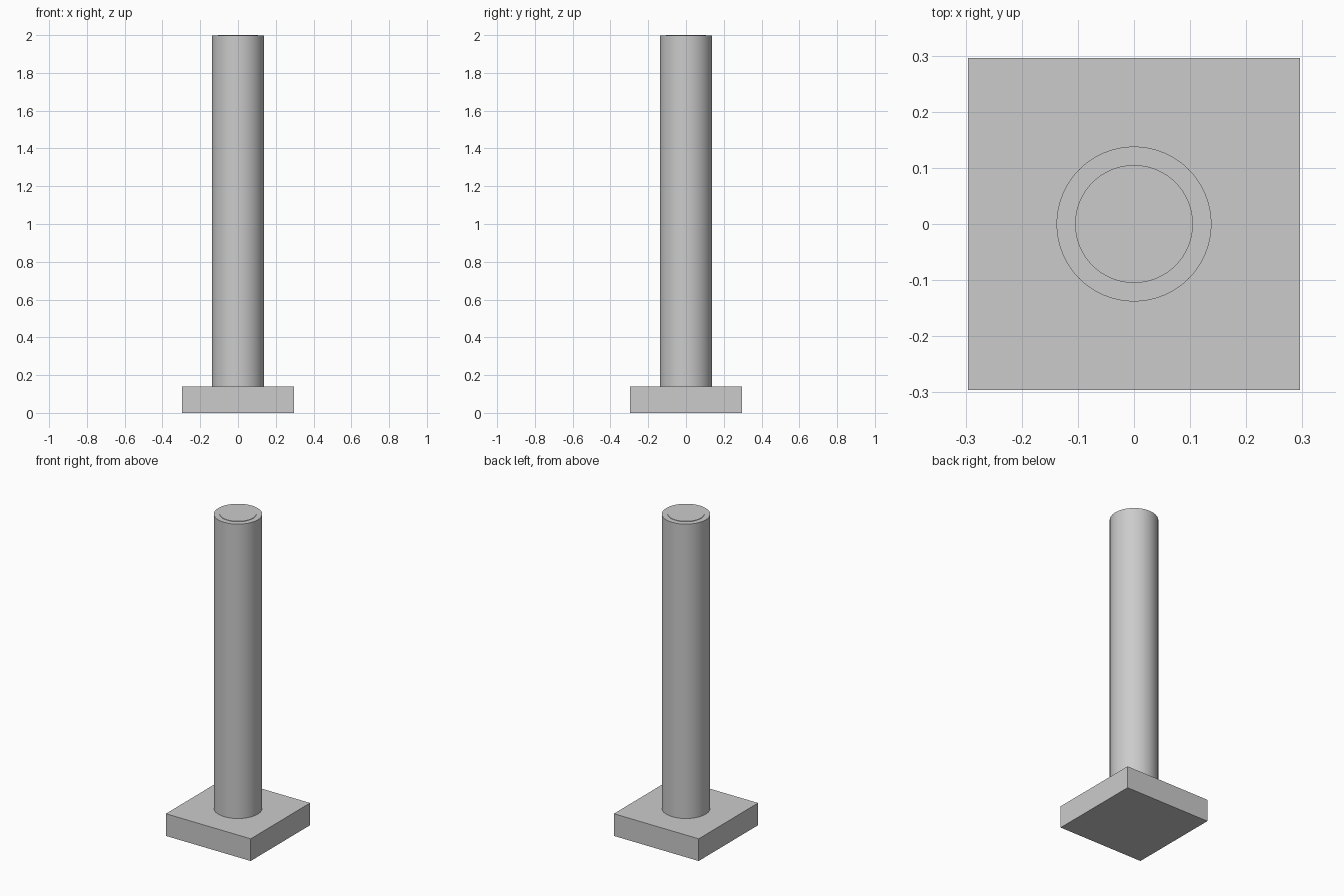
import bpy
import math

if "Cube" in bpy.data.objects:
    bpy.data.objects.remove(bpy.data.objects["Cube"], do_unlink=True)

# One plain grey for every part
grey = bpy.data.materials.new("light_grey")
grey.use_nodes = True
colour = (0.6, 0.6, 0.6, 1)
grey.diffuse_color = colour
grey.node_tree.nodes["Principled BSDF"].inputs["Base Color"].default_value = colour

BASE_HALF = 0.296
BASE_TOP = 0.14
POLE_TOP = 1.997


def finish(name):
    obj = bpy.context.object
    obj.name = name
    obj.data.materials.append(grey)
    return obj


def add_cylinder(name, radius, bottom, top):
    bpy.ops.mesh.primitive_cylinder_add(
        vertices=96, radius=radius, depth=top - bottom,
        location=(0, 0, (bottom + top) / 2))
    bpy.ops.object.shade_smooth_by_angle(angle=math.radians(30))
    return finish(name)


# Square foot plate
bpy.ops.mesh.primitive_cube_add(size=1, location=(0, 0, BASE_TOP / 2))
base = finish("base_plate")
base.scale = (2 * BASE_HALF, 2 * BASE_HALF, BASE_TOP)
bpy.ops.object.transform_apply(location=False, rotation=False, scale=True)

# Round post and the thin disc on its end
add_cylinder("post", 0.138, BASE_TOP, POLE_TOP)
add_cylinder("end_disc", 0.105, POLE_TOP, 2.0)
